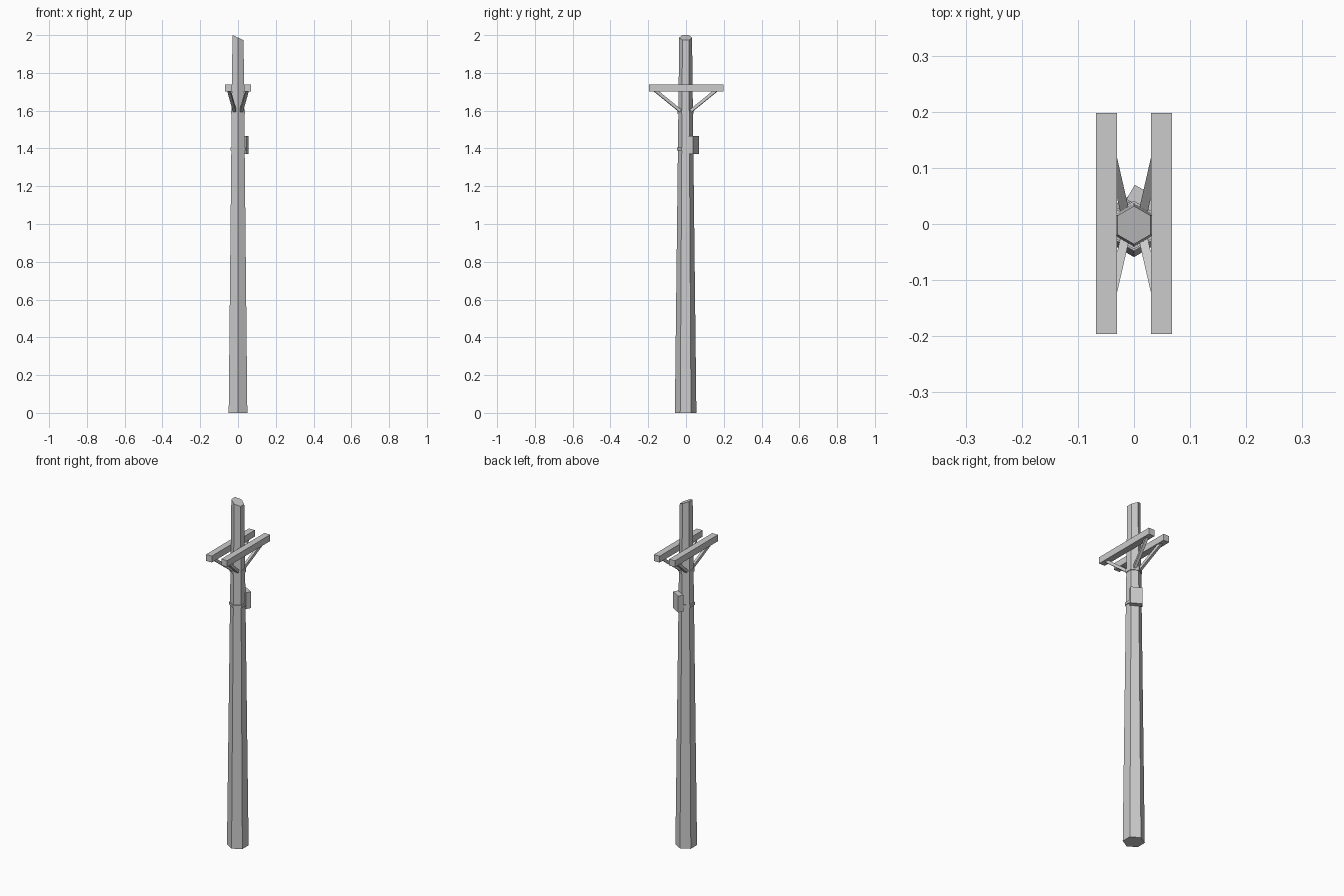
import bpy, bmesh, math
from mathutils import Vector, Matrix

if "Cube" in bpy.data.objects:
    bpy.data.objects.remove(bpy.data.objects["Cube"])

CY = -0.002  # pole axis in y


def finish(bm, name):
    bmesh.ops.recalc_face_normals(bm, faces=bm.faces)
    me = bpy.data.meshes.new(name)
    bm.to_mesh(me)
    bm.free()
    ob = bpy.data.objects.new(name, me)
    bpy.context.collection.objects.link(ob)
    return ob


def hexagon(name, r1, r2, z1, z2, slant=0.0):
    # tapered six-sided prism with corners on +-y
    bm = bmesh.new()
    bmesh.ops.create_cone(bm, cap_ends=True, segments=6, radius1=1, radius2=1, depth=1)
    ring = {-1: 0, 1: 0}
    for v in bm.verts:
        side = 1 if v.co.z > 0 else -1
        a = math.radians(30 + 60 * ring[side])
        ring[side] += 1
        r, z = (r2, z2) if side > 0 else (r1, z1)
        x = r * math.cos(a)
        v.co = (x, CY + r * math.sin(a), z - (slant * (x + r * math.cos(math.pi / 6)) if side > 0 else 0))
    return finish(bm, name)


def box(name, size, matrix):
    bm = bmesh.new()
    bmesh.ops.create_cube(bm, size=1)
    bmesh.ops.scale(bm, vec=size, verts=bm.verts)
    bmesh.ops.transform(bm, matrix=matrix, verts=bm.verts)
    return finish(bm, name)


# pole with a slanted cut at the top, and two collars
hexagon("pole", 0.057, 0.034, 0, 2.0, slant=0.45)
hexagon("lower_collar", 0.046, 0.046, 1.39, 1.405)
hexagon("upper_collar", 0.043, 0.043, 1.582, 1.602)

# junction box on the face turned 60 degrees from +x
box("junction_box", (0.030, 0.0635, 0.095),
    Matrix.Translation((0, CY, 0)) @ Matrix.Rotation(math.radians(60), 4, 'Z')
    @ Matrix.Translation((0.048, 0.003, 1.418)))

for sx in (-1, 1):
    # crossarm
    box("crossarm", (0.037, 0.394, 0.037), Matrix.Translation((sx * 0.049, 0.001, 1.719)))
    for sy in (-1, 1):
        # diagonal brace from upper collar to crossarm
        a = Vector((sx * 0.017, CY + sy * 0.027, 1.598))
        b = Vector((sx * 0.048, CY + sy * 0.162, 1.708))
        d = (b - a).normalized()
        side = d.cross(Vector((0, 0, 1))).normalized()
        up = side.cross(d)
        m = Matrix((side, d, up)).transposed().to_4x4()
        box("brace", (0.016, (b - a).length, 0.016), Matrix.Translation((a + b) / 2) @ m)
